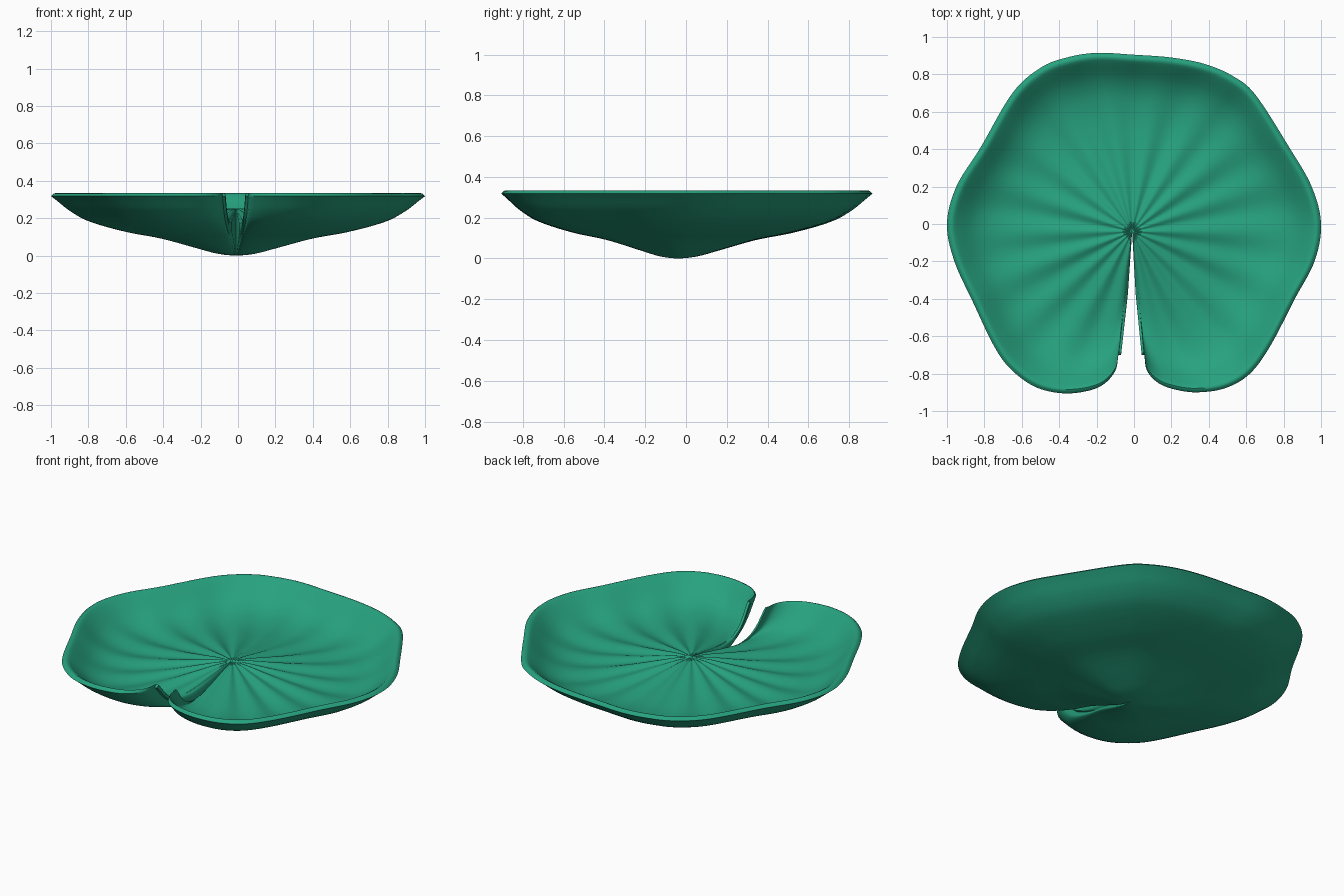
import bpy, bmesh, math
from mathutils import Vector

if "Cube" in bpy.data.objects:
    bpy.data.objects.remove(bpy.data.objects["Cube"])

# leaf outline from one slit corner, counter-clockwise to the other
OUTLINE = [(0.055, -0.70), (0.07, -0.785), (0.13, -0.85), (0.22, -0.885), (0.34, -0.9),
           (0.49, -0.877), (0.62, -0.80), (0.73, -0.65), (0.86, -0.40), (0.965, -0.2), (1.0, 0.0),
           (0.95, 0.2), (0.83, 0.41), (0.65, 0.69), (0.53, 0.79), (0.38, 0.855), (0.2, 0.89), (0.0, 0.905),
           (-0.2, 0.915), (-0.36, 0.89), (-0.5, 0.835), (-0.65, 0.70), (-0.82, 0.41), (-0.95, 0.2),
           (-1.0, 0.0), (-0.96, -0.2), (-0.86, -0.42), (-0.75, -0.65), (-0.66, -0.775),
           (-0.53, -0.87), (-0.385, -0.905), (-0.25, -0.893), (-0.16, -0.855), (-0.10, -0.785), (-0.083, -0.70)]
# heights by relative radius
BOTTOM = [(0, 0.0), (0.1, 0.01), (0.2, 0.036), (0.4, 0.09), (0.6, 0.128), (0.8, 0.185),
          (0.9, 0.24), (0.97, 0.295), (1, 0.318)]
TOP = [(0, 0.25), (0.1, 0.243), (0.2, 0.228), (0.4, 0.20), (0.6, 0.185), (0.75, 0.2),
       (0.85, 0.24), (0.93, 0.302), (0.965, 0.33), (0.98, 0.334), (1, 0.318)]
C = Vector((-0.01, -0.04))


def hermite(keys, t):
    """Smooth interpolation through (t, value) keys."""
    n = len(keys)
    def slope(i):
        a, b = keys[max(i - 1, 0)], keys[min(i + 1, n - 1)]
        return (b[1] - a[1]) / (b[0] - a[0])
    for i in range(n - 1):
        (t0, a), (t1, b) = keys[i], keys[i + 1]
        if t <= t1:
            h = t1 - t0
            u = (t - t0) / h
            m0 = 0 if i == 0 else slope(i)
            m1 = slope(i + 1)
            return ((2*u**3 - 3*u*u + 1) * a + (u**3 - 2*u*u + u) * h * m0
                    + (3*u*u - 2*u**3) * b + (u**3 - u*u) * h * m1)
    return keys[-1][1]


def resample(points, steps):
    """Catmull-Rom curve through the outline."""
    p = [Vector(q) for q in points]
    p = [2 * p[0] - p[1]] + p + [2 * p[-1] - p[-2]]
    out = []
    for i in range(1, len(p) - 2):
        a, b, c, d = p[i - 1:i + 3]
        for k in range(steps):
            u = k / steps
            out.append(0.5 * (2*b + (c - a)*u + (2*a - 5*b + 4*c - d)*u*u + (3*b - a - 3*c + d)*u**3))
    return out + [p[-2]]


ts = [0.02] + [i / 32 for i in range(2, 30)] + [0.925, 0.945, 0.96, 0.975, 0.985, 0.994, 1.0]
rim = resample(OUTLINE, 8)

# columns: (rim point, sideways offset, squash); the extra end columns round the slit edge
columns = [(rim[0], -0.014, 0.35), (rim[0], -0.009, 0.12)]
columns += [(p, 0, 0) for p in rim]
columns += [(rim[-1], 0.009, 0.12), (rim[-1], 0.014, 0.35)]

bm = bmesh.new()
tops, bots = [], []
for p, off, squash in columns:
    d = p - C
    ang = math.atan2(d.y, d.x)
    top, bot = [], []
    for t in ts:
        q = C + d * t
        q.x += off * min(1, t * 2)
        zt, zb = hermite(TOP, t), hermite(BOTTOM, t)
        # radial veins fade at the centre and rim
        fade = math.sin(math.pi * min(1, t / 0.96)) ** 0.7 if t < 0.96 else 0
        zt += 0.008 * fade * (math.cos(18 * ang) + 0.35 * math.cos(7 * ang + 1))
        s = squash * (zt - zb) * 0.5
        s = min(s, squash * 0.05)
        top.append(bm.verts.new((q.x, q.y, zt - s)))
        bot.append(top[-1] if t == 1.0 else bm.verts.new((q.x, q.y, zb + s)))
    tops.append(top)
    bots.append(bot)

# upper and lower skins with centre fans
ct = bm.verts.new((C.x, C.y, 0.25))
cb = bm.verts.new((C.x, C.y, 0.0))
n = len(ts)
for j in range(len(columns) - 1):
    a, b, e, f = tops[j], tops[j + 1], bots[j], bots[j + 1]
    bm.faces.new((ct, a[0], b[0]))
    bm.faces.new((cb, f[0], e[0]))
    for i in range(n - 1):
        bm.faces.new((a[i], a[i + 1], b[i + 1], b[i]))
        bm.faces.new((e[i], f[i], f[i + 1], e[i + 1]))

# slit walls
for top, bot in ((tops[0], bots[0]), (tops[-1], bots[-1])):
    bm.faces.new((ct, top[0], bot[0], cb))
    for i in range(n - 2):
        bm.faces.new((top[i], top[i + 1], bot[i + 1], bot[i]))
    bm.faces.new((top[n - 2], top[n - 1], bot[n - 2]))
bmesh.ops.recalc_face_normals(bm, faces=bm.faces)

mesh = bpy.data.meshes.new("lily_pad")
bm.to_mesh(mesh)
bm.free()
pad = bpy.data.objects.new("lily_pad", mesh)
bpy.context.collection.objects.link(pad)

mat = bpy.data.materials.new("leaf_green")
mat.diffuse_color = (0.02, 0.36, 0.21, 1)
mat.use_nodes = True
mat.node_tree.nodes["Principled BSDF"].inputs["Base Color"].default_value = mat.diffuse_color
mesh.materials.append(mat)

bpy.context.view_layer.objects.active = pad
pad.select_set(True)
bpy.ops.object.shade_smooth_by_angle(angle=math.radians(50))
